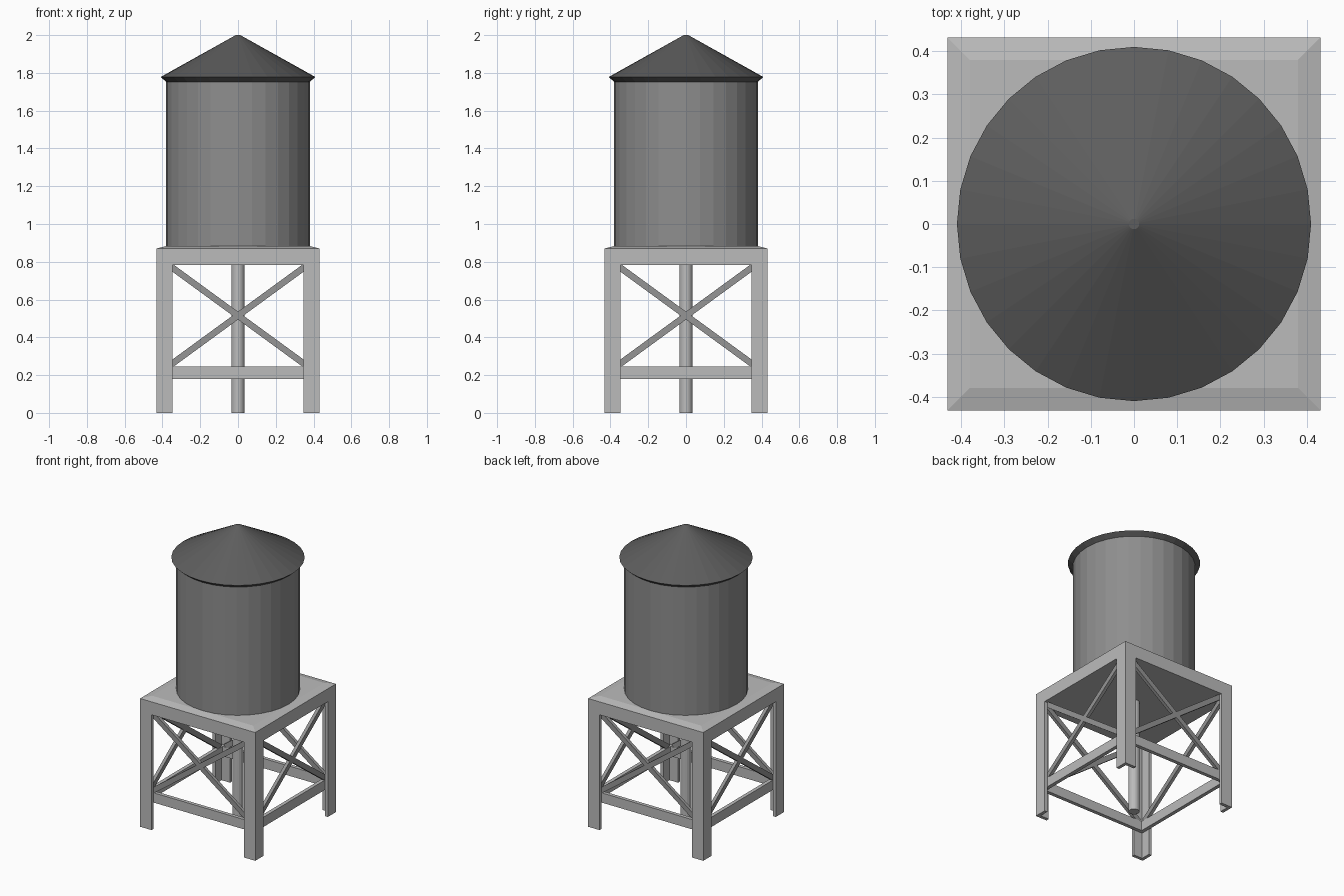
import bpy, bmesh
from math import pi, cos, sin, sqrt, atan2, hypot
from mathutils import Matrix, Vector

if "Cube" in bpy.data.objects:
    bpy.data.objects.remove(bpy.data.objects["Cube"])


def grey(name, value):
    mat = bpy.data.materials.new(name)
    mat.diffuse_color = (value, value, value, 1)
    mat.use_nodes = True
    mat.node_tree.nodes["Principled BSDF"].inputs["Base Color"].default_value = mat.diffuse_color
    return mat


FRAME = grey("frame_grey", 0.50)
BRACE = grey("brace_grey", 0.30)
TANK = grey("tank_grey", 0.27)
ROOF = grey("roof_grey", 0.11)


def finish(bm, name, mat):
    bmesh.ops.recalc_face_normals(bm, faces=bm.faces)
    mesh = bpy.data.meshes.new(name)
    bm.to_mesh(mesh)
    bm.free()
    mesh.materials.append(mat)
    obj = bpy.data.objects.new(name, mesh)
    bpy.context.collection.objects.link(obj)
    return obj


def lathe(name, mat, profile, sides, scale=1.0, turn=0.0):
    """Revolve (radius, z) points; the first and last rings are capped."""
    bm = bmesh.new()
    rings = []
    for r, z in profile:
        rings.append([bm.verts.new((r * scale * cos(turn + 2 * pi * i / sides),
                                    r * scale * sin(turn + 2 * pi * i / sides), z))
                      for i in range(sides)])
    for a, b in zip(rings, rings[1:]):
        for i in range(sides):
            j = (i + 1) % sides
            bm.faces.new((a[i], a[j], b[j], b[i]))
    bm.faces.new(rings[0])
    bm.faces.new(rings[-1])
    return finish(bm, name, mat)


def box(name, mat, center, size, tilt, turn):
    """Box tilted about y, then turned about the tower's z axis."""
    bm = bmesh.new()
    bmesh.ops.create_cube(bm, size=1, matrix=Matrix.Rotation(turn, 4, 'Z')
                          @ Matrix.Translation(center)
                          @ Matrix.Rotation(tilt, 4, 'Y')
                          @ Matrix.Diagonal((*size, 1)))
    return finish(bm, name, mat)


def angle_leg(name, turn):
    """L-section leg, open toward the inside of the tower."""
    o, t, w = 0.432, 0.41, 0.346
    pts = [(o, o), (w, o), (w, t), (t, t), (t, w), (o, w)]
    bm = bmesh.new()
    face = bm.faces.new([bm.verts.new((x, y, 0)) for x, y in pts])
    ext = bmesh.ops.extrude_face_region(bm, geom=[face])
    top = [v for v in ext['geom'] if isinstance(v, bmesh.types.BMVert)]
    bmesh.ops.translate(bm, verts=top, vec=Vector((0, 0, 0.782)))
    bm.transform(Matrix.Rotation(turn, 4, 'Z'))
    return finish(bm, name, FRAME)


# Tank and conical roof
lathe("tank", TANK, [(0.38, 0.88), (0.38, 1.765)], 32)
lathe("roof", ROOF, [(0.38, 1.753), (0.41, 1.778), (0.012, 2.0)], 32)

# Solid square platform with a bevelled top edge
lathe("platform", FRAME, [(0.38, 0.883), (0.432, 0.87), (0.432, 0.782)],
      4, sqrt(2), pi / 4)

# Central riser pipe
lathe("riser_pipe", FRAME, [(0.035, 0), (0.035, 0.80)], 16)

# Legs, rails and cross braces on all four sides
run, rise = 0.74, 0.54
slope = atan2(rise, run)
for i, side in enumerate(("front", "right", "back", "left")):
    turn = i * pi / 2
    angle_leg(f"leg_{i + 1}", turn)
    box(f"{side}_rail", FRAME, (0, -0.3985, 0.212), (0.82, 0.025, 0.066), 0, turn)
    for label, sign in (("a", 1), ("b", -1)):
        box(f"{side}_brace_{label}", BRACE, (0, -0.3985, 0.515),
            (hypot(run, rise), 0.022, 0.034), sign * slope, turn)
